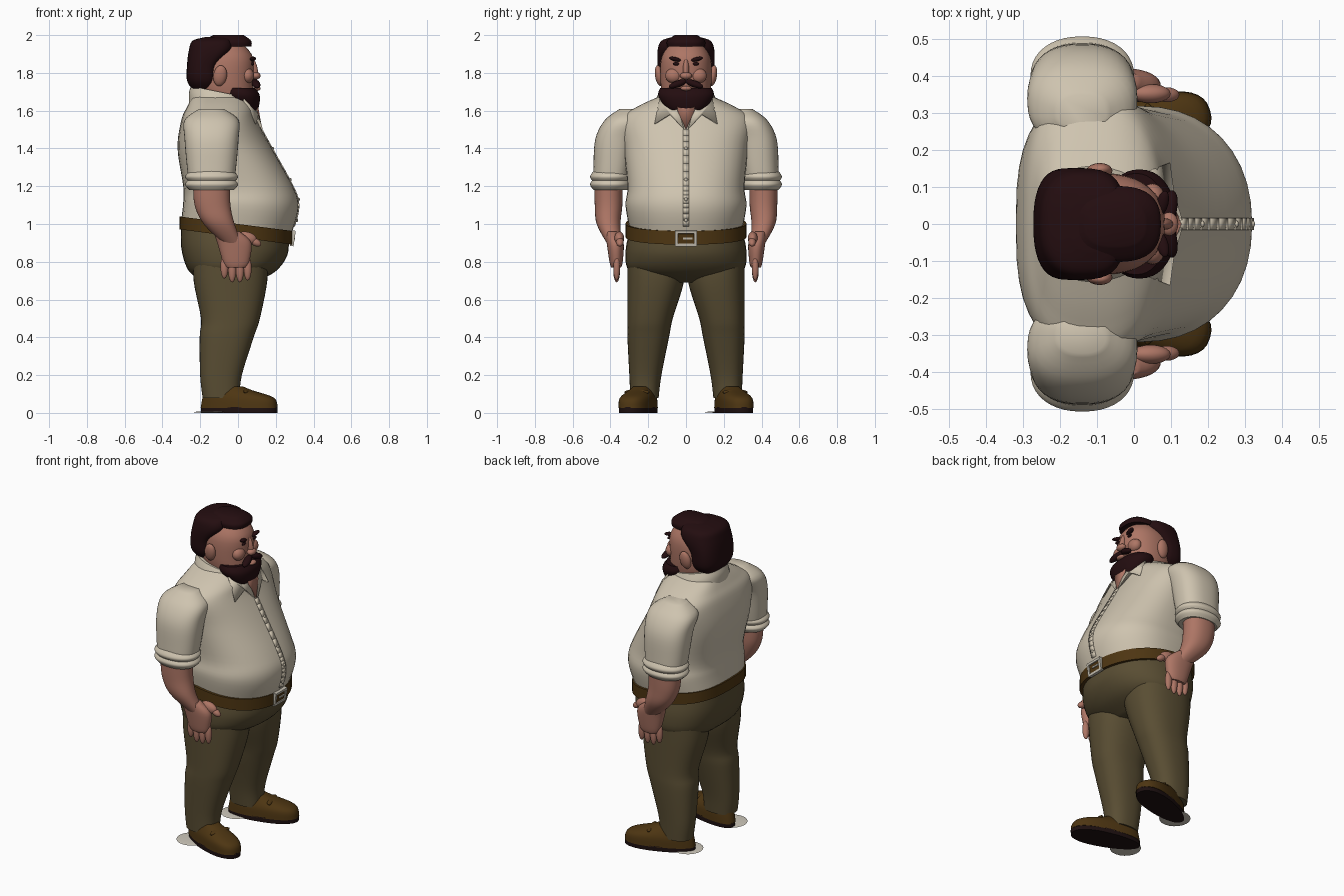
import bpy, bmesh, math
from mathutils import Matrix, Vector, Euler

cube = bpy.data.objects.get("Cube")
if cube:
    bpy.data.objects.remove(cube, do_unlink=True)


def material(name, *rgb):
    mat = bpy.data.materials.new(name)
    mat.use_nodes = True
    mat.diffuse_color = (*rgb, 1)
    mat.node_tree.nodes["Principled BSDF"].inputs["Base Color"].default_value = (*rgb, 1)
    return mat


SHIRT = material("cream_cloth", .62, .55, .43)
SKIN = material("skin", .42, .18, .13)
HAIR = material("dark_hair", .017, .004, .005)
PANTS = material("olive_trousers", .1, .075, .033)
LEATHER = material("brown_leather", .075, .036, .006)
SOLE = material("dark_sole", .012, .005, .005)
METAL = material("pale_metal", .55, .51, .43)
PATCH = material("pale_ground_patch", .62, .58, .5)


def finish(name, bm, mat):
    bmesh.ops.recalc_face_normals(bm, faces=bm.faces)
    mesh = bpy.data.meshes.new(name)
    bm.to_mesh(mesh)
    bm.free()
    mesh.materials.append(mat)
    ob = bpy.data.objects.new(name, mesh)
    bpy.context.collection.objects.link(ob)
    bpy.ops.object.select_all(action="DESELECT")
    ob.select_set(True)
    bpy.context.view_layer.objects.active = ob
    bpy.ops.object.shade_smooth_by_angle(angle=math.radians(45))
    return ob


def spline(rows, steps):
    """Smooth interpolation through section rows."""
    result = []
    last = len(rows) - 1
    for i in range(last):
        before, start, end, after = (rows[max(0, min(last, i + k))] for k in (-1, 0, 1, 2))
        for step in range(steps):
            t = step / steps
            ease = t * t * (3 - 2 * t)
            leave, arrive = t * (1 - t) ** 2 / 2, t * t * (t - 1) / 2
            result.append([b + (c - b) * ease + (c - a) * leave + (d - b) * arrive
                           for a, b, c, d in zip(before, start, end, after)])
    return result + [rows[-1]]


def power(value, exponent):
    return math.copysign(abs(value) ** (2 / exponent), value)


def loft(name, rows, mat, square=2.2, back_square=None, steps=5, sides=40, warp=None):
    """Rounded sections, each given as z, centre x, centre y, half depth, half width."""
    bm = bmesh.new()
    rings = []
    for z, x, y, depth, width in spline(rows, steps):
        ring = []
        for k in range(sides):
            angle = math.tau * k / sides
            c, s = math.cos(angle), math.sin(angle)
            exponent = back_square if back_square and c < 0 else square
            point = Vector((x + depth * power(c, exponent), y + width * power(s, exponent), z))
            ring.append(bm.verts.new(warp(point) if warp else point))
        rings.append(ring)
    for low, high in zip(rings, rings[1:]):
        for k in range(sides):
            n = (k + 1) % sides
            bm.faces.new((low[k], low[n], high[n], high[k]))
    bm.faces.new(rings[0])
    bm.faces.new(rings[-1])
    return finish(name, bm, mat)


def body(*rows):
    """Centred sections from z, back x, front x, half width."""
    return [(z, (back + front) / 2, 0, (front - back) / 2, half) for z, back, front, half in rows]


def limb(side, aspect, *rows):
    """Side sections from z, x, y, half width."""
    return [(z, x, y * side, r * aspect, r) for z, x, y, r in rows]


def blob(name, loc, size, mat, rot=(0, 0, 0)):
    bm = bmesh.new()
    placing = Matrix.LocRotScale(Vector(loc), Euler(rot), Vector(size))
    bmesh.ops.create_uvsphere(bm, u_segments=20, v_segments=12, radius=1, matrix=placing)
    return finish(name, bm, mat)


def box(name, loc, size, mat, rot=(0, 0, 0)):
    bm = bmesh.new()
    placing = Matrix.LocRotScale(Vector(loc), Euler(rot), Vector(size))
    bmesh.ops.create_cube(bm, size=1, matrix=placing)
    return finish(name, bm, mat)


def plate(name, points, mat):
    bm = bmesh.new()
    bm.faces.new([bm.verts.new(p) for p in points])
    ob = finish(name, bm, mat)
    thickness = ob.modifiers.new("thickness", "SOLIDIFY")
    thickness.thickness, thickness.offset = .009, 0
    return ob


def belt_slope(p):
    """The waist drops toward the belly."""
    near_waist = max(0, 1 - abs(p.z - .96) / .2)
    return Vector((p.x, p.y, p.z - .16 * p.x * near_waist))


def collar_slope(p):
    return Vector((p.x, p.y, p.z - p.x / 5))


def turn_out(p):
    """Widen the toe and swing the foot outward about the heel."""
    heel = Vector((-.1, 0, 0))
    p.y *= .9 + .7 * p.x
    return Matrix.Rotation(math.radians(17), 3, "Z") @ (p - heel) + heel + Vector((0, .215, 0))


def mirror_y(warp, side):
    def mirrored(p):
        q = warp(p)
        return Vector((q.x, q.y * side, q.z))
    return mirrored


# Shirt body
torso = body((.98, -.3, .28, .3), (1.1, -.29, .32, .32), (1.2, -.29, .29, .31), (1.4, -.32, .18, .33),
             (1.55, -.3, .1, .35), (1.62, -.27, .08, .26), (1.68, -.24, .04, .13))
loft("shirt_body", torso, SHIRT, back_square=3, warp=belt_slope)

# Button placket and buttons following the belly
front_line = [(x + depth, z) for z, x, y, depth, width in spline(torso, 5) if 1 < z < 1.52]
for (x, z), (next_x, next_z) in zip(front_line, front_line[1:]):
    corners = ((x, -.016, z), (x, .016, z), (next_x, .016, next_z), (next_x, -.016, next_z))
    plate("placket", [belt_slope(Vector(c)) for c in corners], SHIRT)
for x, z in front_line[1::4]:
    blob("button", belt_slope(Vector((x + .005, 0, z))), (.006, .009, .009), SHIRT)

# Collar with an open V of skin
loft("collar", body((1.59, -.26, .09, .18), (1.64, -.26, .08, .16), (1.68, -.25, .06, .14)),
     SHIRT, warp=collar_slope)
plate("open_neck", [(.124, 0, 1.5), (.106, .045, 1.6), (.09, .05, 1.66),
                    (.09, -.05, 1.66), (.106, -.045, 1.6)], SKIN)

# Hips, belt and buckle
loft("trouser_hips", body((.69, -.18, .08, .17), (.75, -.26, .2, .3), (.85, -.3, .26, .32), (.96, -.3, .27, .3)),
     PANTS, back_square=2.6, warp=belt_slope)
loft("belt", body((.93, -.31, .29, .32), (1, -.31, .29, .32)), LEATHER, steps=1, back_square=2.7, warp=belt_slope)
tip = (0, .14, 0)
box("buckle_plate", (.285, 0, .924), (.02, .08, .05), LEATHER, tip)
box("buckle_prong", (.297, .01, .924), (.01, .05, .01), METAL, tip)

for side, label in ((1, "left"), (-1, "right")):
    box("buckle_side", (.29, .05 * side, .924), (.02, .015, .08), METAL, tip)
    box("buckle_bar", (.29 + side * .005, 0, .924 + side * .034), (.02, .11, .014), METAL, tip)
    plate(label + "_collar_flap", [(x, y * side, z) for x, y, z in (
        (.09, .05, 1.64), (.03, .14, 1.66), (.094, .165, 1.53), (.105, .085, 1.58), (.127, .01, 1.5))], SHIRT)

    # Leg, shoe and heel patch
    loft(label + "_trouser_leg", limb(
        side, 1.3, (.08, -.09, .22, .075), (.2, -.09, .215, .085), (.4, -.06, .2, .11),
        (.5, -.04, .19, .12), (.7, -.04, .16, .15), (.85, -.04, .16, .15)), PANTS, square=2.4)
    foot = mirror_y(turn_out, side)
    loft(label + "_sole", body((0, -.2, .22, .09), (.03, -.2, .22, .09)), SOLE, steps=1, warp=foot)
    loft(label + "_shoe", body((.025, -.2, .22, .09), (.08, -.19, .2, .085), (.12, -.18, .08, .065),
                               (.14, -.16, .03, .05)), LEATHER, square=2.4, warp=foot)
    blob(label + "_shoe_strap", (.055, .26 * side, .11), (.02, .07, .015), LEATHER, (0, .3, .3 * side))
    blob(label + "_ground_patch", (-.145, .22 * side - .03, .004), (.09, .09, .004), PATCH)

    # Sleeve and rolled cuff
    loft(label + "_sleeve", limb(
        side, 1.3, (1.2, -.14, .4, .09), (1.3, -.14, .39, .1), (1.45, -.14, .37, .11),
        (1.55, -.14, .32, .11), (1.61, -.14, .3, .05)), SHIRT, square=2.4)
    for z in (1.21, 1.25):
        loft(label + "_cuff_roll", limb(side, 1.3, *[(z + rise, -.14, .4, r) for rise, r in (
            (-.03, .09), (0, .108), (.03, .09))]), SHIRT)

    # Forearm, hand, fingers and thumb
    loft(label + "_forearm", limb(side, 1.3, (.9, -.03, .38, .04), (1, -.1, .41, .063),
                                  (1.1, -.135, .41, .073), (1.22, -.14, .41, .075)), SKIN)
    loft(label + "_palm", limb(side, 2, (.77, -.01, .37, .026), (.8, -.01, .37, .035),
                               (.9, -.02, .375, .045), (.96, -.06, .39, .035)), SKIN)
    for finger, drop in enumerate((.02, 0, 0, .01)):
        blob(label + "_finger", (.041 * finger - .072, .367 * side, .755 + drop), (.021, .018, .064), SKIN)
    blob(label + "_thumb_base", (.045, .353 * side, .925), (.055, .026, .034), SKIN, (0, .2, 0))
    blob(label + "_thumb", (.09, .35 * side, .905), (.036, .02, .02), SKIN, (0, .5, 0))

    # Ear, brow, eye, cheek and moustache half
    blob(label + "_ear", (-.095, .142 * side, 1.785), (.036, .022, .056), SKIN, (-.15 * side, .15, 0))
    blob(label + "_brow", (.077, .056 * side, 1.872), (.016, .036, .011), HAIR, (side / 4, 0, -side / 4))
    blob(label + "_eye", (.076, .05 * side, 1.848), (.009, .02, .009), HAIR, (0, 0, -side / 4))
    blob(label + "_cheek", (.05, .065 * side, 1.785), (.035, .045, .04), SKIN)
    blob(label + "_moustache", (.095, .043 * side, 1.742), (.022, .052, .018), HAIR, (-side / 3, 0, -side / 5))

# Head, nose and lip
loft("head", body((1.5, -.18, .06, .1), (1.65, -.2, .08, .12), (1.75, -.23, .08, .135),
                  (1.88, -.23, .08, .13), (1.96, -.15, .02, .08)), SKIN)
blob("nose_bridge", (.08, 0, 1.82), (.024, .016, .06), SKIN, (0, -.2, 0))
blob("nose_tip", (.095, 0, 1.785), (.025, .032, .02), SKIN)
blob("lower_lip", (.1, 0, 1.718), (.02, .03, .013), SKIN)

# Beard
loft("beard", body((1.58, .03, .09, .05), (1.62, -.03, .11, .11), (1.68, -.08, .115, .147),
                   (1.72, -.08, .09, .137)), HAIR)

# Hair: back and sides, then the swept top
loft("hair_back", body((1.71, -.24, -.13, .1), (1.76, -.27, -.11, .14), (1.84, -.27, -.1, .15),
                       (1.92, -.26, -.03, .15), (1.97, -.24, -.03, .13), (1.99, -.17, -.05, .07)),
     HAIR, square=3.2, back_square=2.5)
loft("hair_top", body((1.94, -.16, .07, .1), (1.97, -.18, .07, .1), (2, -.13, .03, .06)), HAIR, square=2.6)
